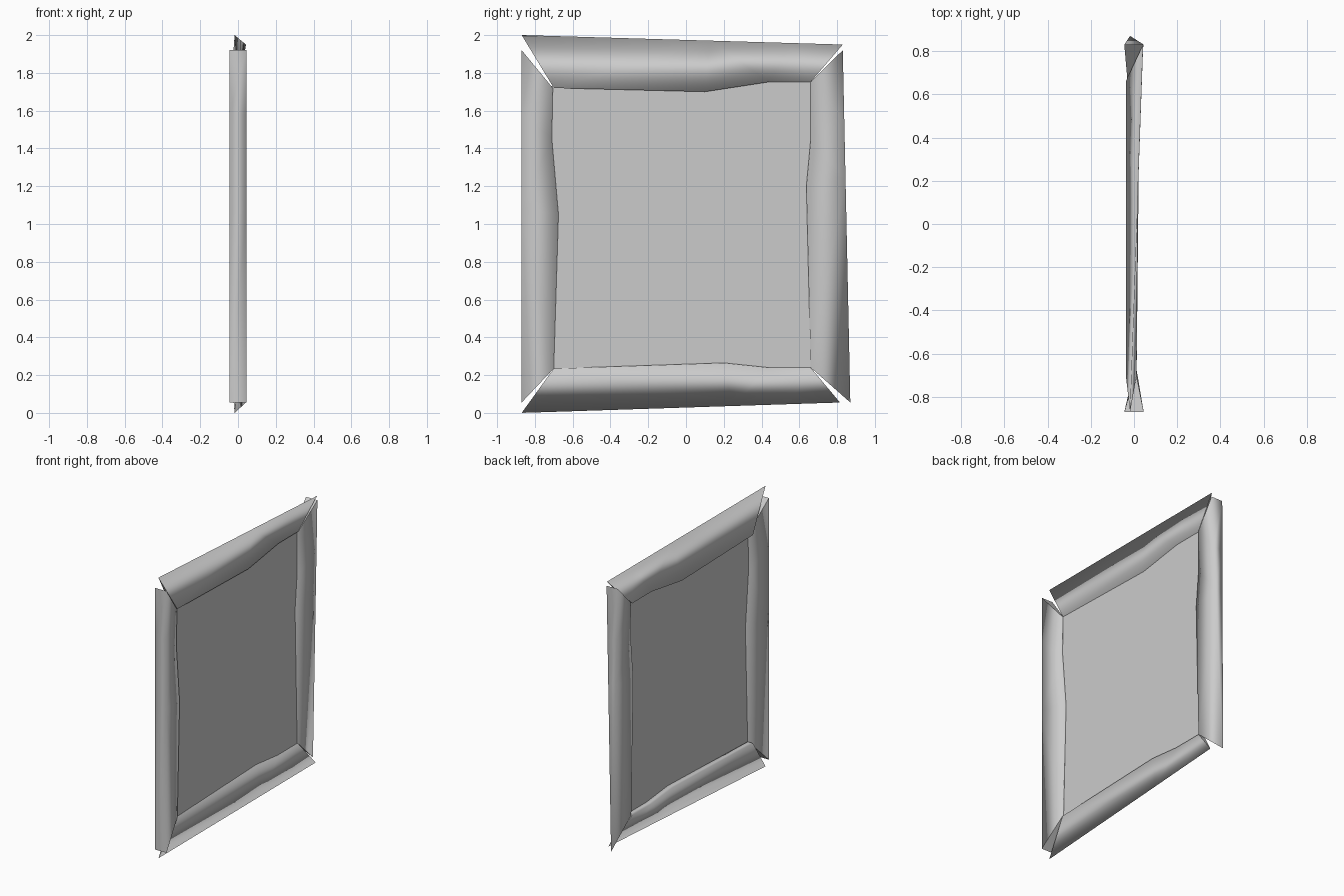
import bpy, bmesh
from mathutils import Vector

if "Cube" in bpy.data.objects:
    bpy.data.objects.remove(bpy.data.objects["Cube"])


def rail(name, start, end, inner, depth_front, depth_back):
    """Moulding lofted between two mitred ends.
    start / end: outer front and outer back points (equal points make a ridge).
    inner: (y, z) points along the bowed inner lip."""
    bm = bmesh.new()
    a, b = Vector(inner[0]), Vector(inner[-1])
    rings = []
    for p in inner:
        t = (Vector(p) - a).dot(b - a) / (b - a).length_squared
        pts = [Vector(s).lerp(Vector(e), t) for s, e in zip(start, end)]
        pts.append(Vector((depth_back, p[0], p[1])))
        pts.append(Vector((depth_front, p[0], p[1])))
        rings.append([bm.verts.new(v) for v in pts])
    for r, s in zip(rings, rings[1:]):
        for i in range(4):
            j = (i + 1) % 4
            bm.faces.new((r[i], r[j], s[j], s[i])).smooth = True
    caps = [bm.faces.new(rings[0]), bm.faces.new(rings[-1])]
    for cap in caps:
        for e in cap.edges:
            e.smooth = False
    bmesh.ops.remove_doubles(bm, verts=bm.verts, dist=0.0005)
    # split bent quads so every surface is well defined
    bmesh.ops.triangulate(bm, faces=bm.faces)
    bmesh.ops.recalc_face_normals(bm, faces=bm.faces)
    return finish(name, bm)


def finish(name, bm):
    me = bpy.data.meshes.new(name)
    bm.to_mesh(me)
    bm.free()
    ob = bpy.data.objects.new(name, me)
    bpy.context.collection.objects.link(ob)
    return ob


F, B, R = 0.045, -0.045, -0.018   # front, back and ridge depths

# top and bottom rails: one outer ridge that twists along the length
rail("top_rail",
     [(R, -0.87, 2.0)] * 2, [(0.042, 0.83, 1.95)] * 2,
     [(-0.70, 1.72), (0.10, 1.70), (0.44, 1.752), (0.66, 1.752)], 0.012, -0.038)
rail("bottom_rail",
     [(R, -0.87, 0.0)] * 2, [(0.042, 0.815, 0.055)] * 2,
     [(-0.70, 0.235), (0.20, 0.265), (0.44, 0.24), (0.66, 0.24)], 0.012, -0.038)

# left rail: flat outer side, single inner lip
rail("left_rail",
     [(F, -0.87, 0.055), (B, -0.87, 0.055)],
     [(F, -0.87, 1.92), (B, -0.87, 1.92)],
     [(-0.70, 0.235), (-0.675, 1.05), (-0.71, 1.45), (-0.705, 1.72)], 0.012, 0.0)

# right rail: flat at the top, closing to a ridge at the foot
rail("right_rail",
     [(R, 0.87, 0.055), (R, 0.87, 0.055)],
     [(F, 0.83, 1.92), (B, 0.83, 1.92)],
     [(0.66, 0.24), (0.637, 1.20), (0.66, 1.45), (0.66, 1.75)], 0.012, -0.03)

# flat panel held inside the frame
bm = bmesh.new()
bm.faces.new([bm.verts.new((0.004, y, z)) for y, z in
              ((-0.715, 0.23), (0.67, 0.23), (0.67, 1.76), (-0.715, 1.73))])
finish("panel", bm)
